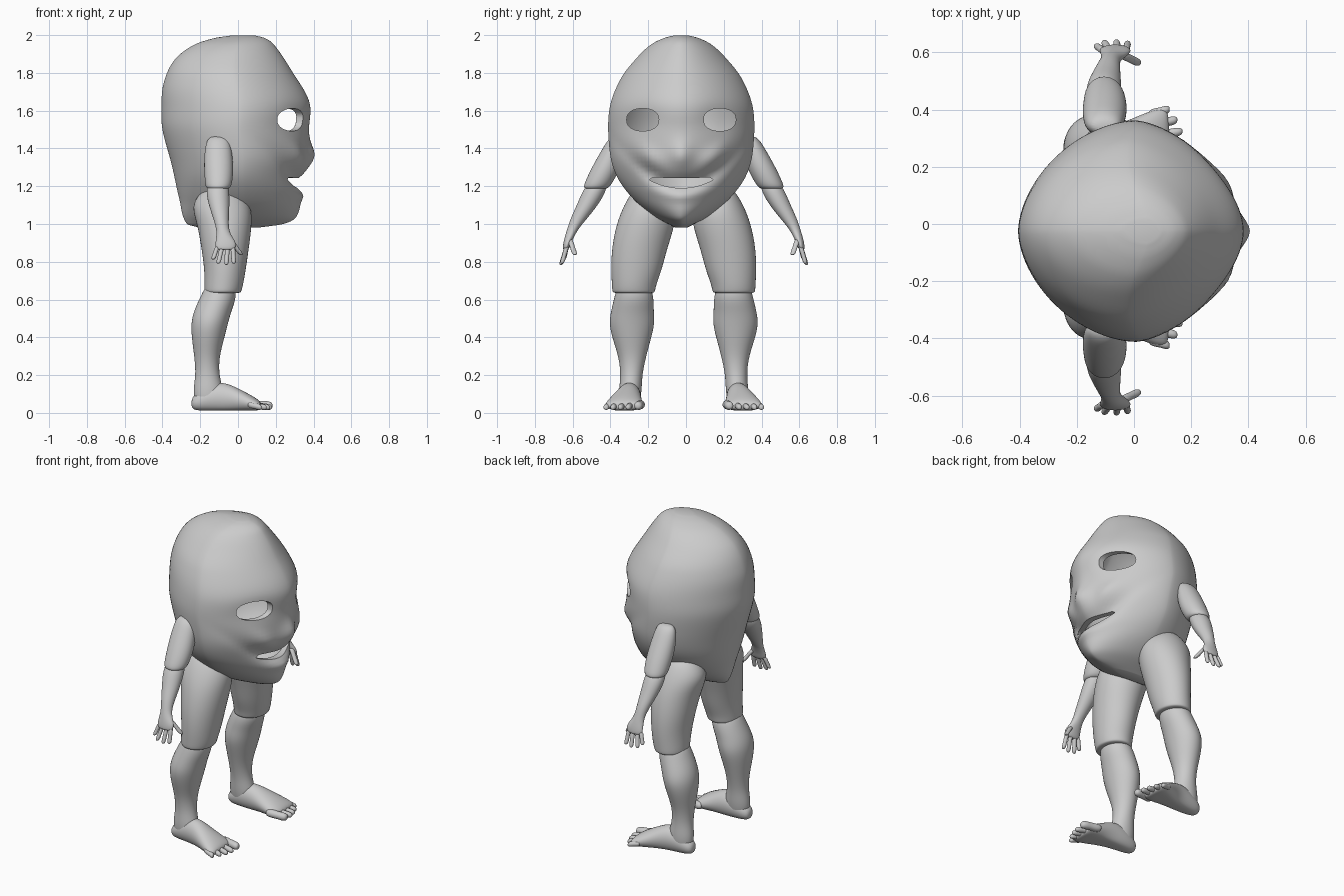
import bpy, bmesh, math
from mathutils import Vector

cube = bpy.data.objects.get("Cube")
if cube:
    bpy.data.objects.remove(cube, do_unlink=True)

grey = bpy.data.materials.new("plain_grey")
grey.use_nodes = True
grey.diffuse_color = (0.6, 0.6, 0.6, 1)
grey.node_tree.nodes["Principled BSDF"].inputs["Base Color"].default_value = (0.6, 0.6, 0.6, 1)

MID = -0.012      # mirror plane of the limbs
HEAD_Y = -0.025   # centre of the head


def finish(name, bm, subdiv=0):
    bmesh.ops.recalc_face_normals(bm, faces=bm.faces)
    mesh = bpy.data.meshes.new(name)
    bm.to_mesh(mesh)
    bm.free()
    ob = bpy.data.objects.new(name, mesh)
    bpy.context.collection.objects.link(ob)
    mesh.materials.append(grey)
    for p in mesh.polygons:
        p.use_smooth = True
    if subdiv:
        m = ob.modifiers.new("smooth", 'SUBSURF')
        m.levels = m.render_levels = subdiv
    return ob


def skin(bm, rings):
    """Bridge rings of points and cap both ends."""
    loops = [[bm.verts.new(p) for p in ring] for ring in rings]
    n = len(loops[0])
    for a, b in zip(loops, loops[1:]):
        for i in range(n):
            j = (i + 1) % n
            bm.faces.new((a[i], a[j], b[j], b[i]))
    bm.faces.new(loops[0])
    bm.faces.new(loops[-1])


def loft(name, rings, side, axis='Z', sides=16, floor=None):
    """Rings are (x, y, z, radius1, radius2), flat across the axis."""
    pts = []
    for x, y, z, r1, r2 in rings:
        ring = []
        for k in range(sides):
            t = 2 * math.pi * k / sides
            c, s = math.cos(t) * r1, math.sin(t) * r2
            p = Vector((x + c, y + s, z)) if axis == 'Z' else Vector((x, y + c, z + s))
            if floor is not None:
                p.z = max(p.z, floor)
            p.y = MID + side * p.y
            ring.append(p)
        pts.append(ring)
    bm = bmesh.new()
    skin(bm, pts)
    return finish(name, bm, 2)


def digit(name, a, b, r, side, axis):
    """Rounded finger or toe from a to b."""
    a, b = Vector(a), Vector(b)
    rings = [(*a.lerp(b, t), r * k, r * k)
             for t, k in ((0, .9), (.3, 1), (.55, .9), (.8, 1), (.95, .8), (1, .35))]
    return loft(name, rings, side, axis, 8)


def curve(table, z):
    """Smooth interpolation through (z, value) pairs of rising z."""
    n = len(table)
    i = max(k for k in range(n - 1) if k == 0 or table[k][0] <= z)
    z0, v0 = table[i]
    z1, v1 = table[i + 1]

    def slope(k):
        a, b = table[max(k - 1, 0)], table[min(k + 1, n - 1)]
        return (b[1] - a[1]) / (b[0] - a[0])
    h = z1 - z0
    t = (z - z0) / h
    return (v0 * (1 + 2 * t) * (1 - t) ** 2 + v1 * t * t * (3 - 2 * t)
            + h * t * (1 - t) * (slope(i) * (1 - t) - slope(i + 1) * t))


def bump(v, centre, width):
    return math.exp(-((v - centre) / width) ** 2)


# Head outline: front, back and half width by height
FRONT = [(.98, .10), (1.0, .24), (1.04, .31), (1.16, .335), (1.25, .345), (1.36, .37),
         (1.5, .375), (1.645, .378), (1.81, .285), (1.95, .19), (1.985, .14), (2, .08)]
BACK = [(.98, -.2), (1.0, -.27), (1.13, -.31), (1.31, -.35), (1.5, -.4), (1.6, -.405),
        (1.74, -.395), (1.87, -.335), (1.95, -.23), (1.985, -.12), (2, -.02)]
WIDTH = [(.98, .03), (1.045, .15), (1.145, .265), (1.26, .345), (1.395, .38), (1.61, .38),
         (1.77, .32), (1.88, .235), (1.95, .16), (1.985, .09), (2, .03)]


def head_point(z, t):
    f, b, w = curve(FRONT, z), curve(BACK, z), curve(WIDTH, z)
    mid = (f + b) / 2 + .02
    c, s = math.cos(t), math.sin(t)
    e = 2 / (1.55 if c > 0 else 1.8)
    x = mid + (f - mid if c > 0 else mid - b) * math.copysign(abs(c) ** e, c)
    y = w * math.copysign(abs(s) ** (2 / 1.75), s)
    if c > 0:
        # nose, smile crease, cheeks and lower lip
        x += .035 * bump(z, 1.36, .07) * bump(y, 0, .06)
        smile = 1.215 + 1.8 * y * y
        x -= .04 * bump(z, smile, .04) * bump(y, 0, .24)
        x += .02 * bump(z, smile + .09, .05) * bump(abs(y), .17, .07)
        x += .015 * bump(z, 1.15 + y * y, .03) * bump(y, 0, .12)
        # eye sockets
        x -= .012 * bump(z, 1.555, .07) * bump(abs(y), .2, .09)
    return Vector((x, HEAD_Y + y, z))


bm = bmesh.new()
N, SEG = 64, 96
levels = [1.49 - .51 * math.cos(math.pi * (.03 + .94 * (k / N))) for k in range(N + 1)]
skin(bm, [[head_point(z, 2 * math.pi * k / SEG) for k in range(SEG)] for z in levels])
head = finish("head", bm)
shell = head.modifiers.new("shell", 'SOLIDIFY')
shell.thickness, shell.offset = .03, -1


def cutter(name, outline):
    bm = bmesh.new()
    skin(bm, [[(x, HEAD_Y + y, z) for y, z in outline] for x in (.12, .6)])
    ob = finish(name, bm)
    ob.hide_render = True
    m = head.modifiers.new(name, 'BOOLEAN')
    m.operation, m.object, m.solver = 'DIFFERENCE', ob, 'EXACT'
    return ob


# Eye holes and mouth opening
turn = [2 * math.pi * k / 32 for k in range(32)]
cutters = [cutter("eye_cutter", [(s * .204 + .085 * math.cos(t),
                                  1.552 + .06 * math.copysign(abs(math.sin(t)) ** .8, math.sin(t)))
                                 for t in turn]) for s in (-1, 1)]
span = [-.17 + .34 * k / 16 for k in range(17)]
lower = [(y, 1.19 + 1.5 * y * y) for y in span]
upper = [(y, 1.243 + .2 * y * y) for y in reversed(span[1:-1])]
cutters.append(cutter("mouth_cutter", lower + upper))

bpy.context.view_layer.objects.active = head
head.select_set(True)
for m in list(head.modifiers):
    bpy.ops.object.modifier_apply(modifier=m.name)
for ob in cutters:
    bpy.data.objects.remove(ob, do_unlink=True)
bpy.ops.object.shade_smooth_by_angle(angle=math.radians(40))

# Limbs, mirrored across the body
for side, word in ((1, "left_"), (-1, "right_")):
    loft(word + "thigh", [
        (-.1, .19, 1.2, .04, .04), (-.09, .19, 1.18, .1, .08), (-.09, .18, 1.1, .165, .14),
        (-.07, .2, 1, .148, .16), (-.068, .235, .87, .128, .15), (-.068, .25, .76, .112, .138),
        (-.075, .263, .68, .105, .12), (-.08, .265, .645, .1, .116),
        (-.08, .265, .635, .095, .11), (-.08, .265, .633, .06, .07)], side)
    loft(word + "shin", [
        (-.09, .265, .7, .07, .08), (-.1, .262, .62, .098, .106), (-.135, .272, .54, .102, .115),
        (-.152, .275, .47, .1, .125), (-.16, .275, .38, .085, .1), (-.165, .272, .29, .066, .072),
        (-.162, .277, .2, .063, .058), (-.158, .282, .13, .08, .062), (-.155, .285, .06, .08, .055),
        (-.155, .285, .03, .05, .04)], side)
    loft(word + "foot", [
        (-.247, .285, .05, .02, .02), (-.23, .285, .055, .045, .045), (-.15, .285, .08, .062, .08),
        (-.07, .29, .08, .066, .085), (0, .303, .065, .082, .066), (.06, .313, .05, .098, .05),
        (.1, .317, .042, .1, .034), (.125, .317, .036, .09, .018)], side, 'X', floor=.012)
    for i, (y, tip, r) in enumerate([(.235, .183, .027), (.287, .18, .019), (.328, .17, .018),
                                     (.368, .152, .018), (.405, .125, .018)]):
        digit(f"{word}toe_{i + 1}", (.05, y - .01, .045), (tip, y + .008, r + .01), r, side, 'X')

    # Arm with a sleeve-like upper part ending at the elbow
    loft(word + "upper_arm", [
        (-.105, .355, 1.465, .03, .015), (-.105, .36, 1.45, .06, .04), (-.105, .375, 1.39, .074, .062),
        (-.102, .41, 1.3, .08, .078), (-.102, .445, 1.23, .075, .076), (-.105, .465, 1.19, .068, .07),
        (-.105, .467, 1.184, .045, .045)], side)
    loft(word + "forearm", [
        (-.105, .45, 1.23, .05, .05), (-.108, .475, 1.17, .064, .064), (-.1, .51, 1.1, .056, .057),
        (-.09, .555, 1.03, .042, .045), (-.082, .587, .975, .033, .03), (-.075, .602, .94, .04, .026),
        (-.065, .615, .905, .055, .022), (-.066, .622, .875, .055, .019),
        (-.066, .626, .862, .04, .012)], side)
    for i, (x0, x1, y1, z1) in enumerate([(-.108, -.132, .635, .812), (-.083, -.105, .648, .79),
                                          (-.055, -.062, .65, .783), (-.028, -.022, .645, .79)]):
        digit(f"{word}finger_{i + 1}", (x0, .618, .885), (x1, y1, z1), .014, side, 'Z')
    digit(word + "thumb", (-.045, .605, .925), (.018, .575, .835), .016, side, 'Z')
